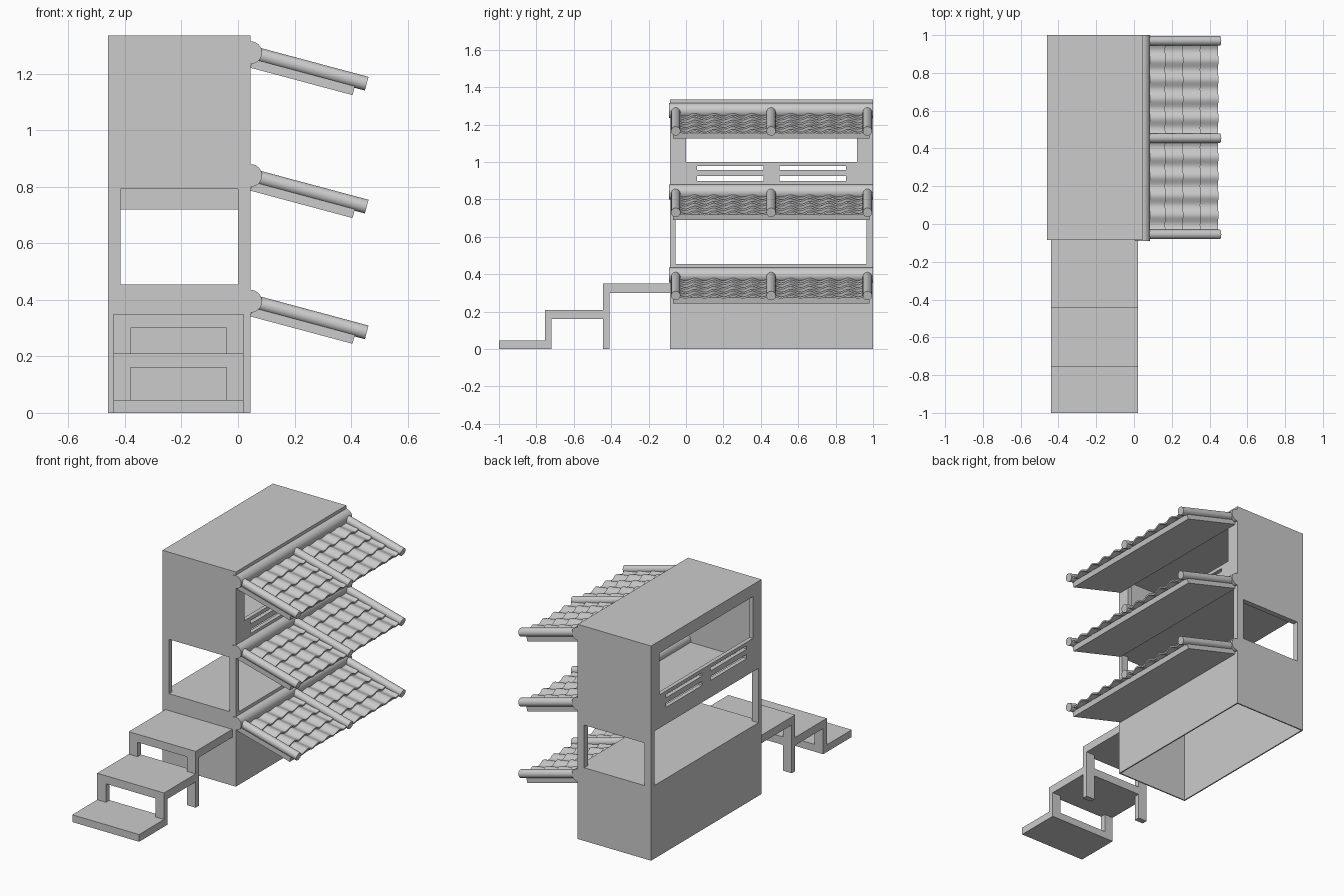
import bpy, bmesh, math
from mathutils import Vector

if "Cube" in bpy.data.objects:
    bpy.data.objects.remove(bpy.data.objects["Cube"])


def box(name, x0, x1, y0, y1, z0, z1):
    bpy.ops.mesh.primitive_cube_add(size=1)
    o = bpy.context.object
    o.name = name
    for v in o.data.vertices:
        v.co = ((x0, x1)[v.co.x > 0], (y0, y1)[v.co.y > 0], (z0, z1)[v.co.z > 0])
    return o


def rod(name, a, b, r, sides=24):
    a, b = Vector(a), Vector(b)
    bpy.ops.mesh.primitive_cylinder_add(vertices=sides, radius=r, depth=(b - a).length, location=(a + b) / 2)
    o = bpy.context.object
    o.name = name
    o.rotation_euler = (b - a).to_track_quat('Z', 'Y').to_euler()
    bpy.ops.object.shade_smooth_by_angle()


def cut(target, *dims):
    c = box("cutter", *dims)
    m = target.modifiers.new("cut", 'BOOLEAN')
    m.operation, m.solver, m.object = 'DIFFERENCE', 'EXACT', c
    bpy.context.view_layer.objects.active = target
    bpy.ops.object.modifier_apply(modifier=m.name)
    bpy.data.objects.remove(c, do_unlink=True)


# Tower shell: hollow base open underneath, lower room, upper room
tower = box("tower", -0.46, 0.045, -0.085, 1.0, 0, 1.335)
cut(tower, -0.452, 0.037, -0.077, 0.992, -0.1, 0.44)
cut(tower, -0.6, 0.2, -0.055, 0.965, 0.455, 0.793)     # lower room, open both sides
cut(tower, -0.415, 0.0, -0.2, 0.1, 0.455, 0.793)       # front window
cut(tower, -0.415, 0.0, 0.9, 1.1, 0.455, 0.72)         # back window
cut(tower, -0.435, 0.02, -0.055, 0.965, 0.83, 1.305)   # upper room
cut(tower, -0.6, 0.2, 0.0, 0.915, 1.0, 1.26)           # upper openings
for y0, y1 in ((0.06, 0.415), (0.5, 0.855)):           # rail slots
    for z0, z1 in ((0.898, 0.924), (0.957, 0.978)):
        cut(tower, -0.6, 0.2, y0, y1, z0, z1)

# Steps with pairs of legs
X0, X1, W = -0.44, 0.02, 0.06
for name, y0, y1, z0, z1 in (("lower_step", -1, -0.72, 0, 0.045),
                             ("middle_step", -0.755, -0.41, 0.16, 0.21),
                             ("upper_step", -0.445, -0.085, 0.30, 0.35)):
    box(name, X0, X1, y0, y1, z0, z1)
for name, y0, y1, z0, z1 in (("front_leg", -0.755, -0.72, 0.045, 0.16),
                             ("back_leg_low", -0.445, -0.41, 0, 0.16),
                             ("back_leg_high", -0.445, -0.41, 0.21, 0.30)):
    for x in (X0, X1 - W):
        box(name, x, x + W, y0, y1, z0, z1)

# Sloping tiled awnings
S, C = math.sin(math.radians(15)), math.cos(math.radians(15))
COURSES, WAVES, SEG = 4, 10, 10


def awning(z):
    def P(u, y, n):
        return Vector((0.045 + u * C + n * S, y, z - u * S + n * C))

    # Supporting board
    board = box("awning_board", 0.012, 0.387, -0.07, 0.98, -0.052, -0.02)
    for v in board.data.vertices:
        v.co = P(v.co.x, v.co.y, v.co.z)

    # Ridge and rafters
    rod("ridge_roll", (0.045, -0.09, z), (0.045, 1.0, z), 0.04, 32)
    for y in (-0.055, 0.455, 0.97):
        rod("rafter_roll", P(0.02, y, 0), P(0.425, y, 0), 0.025)

    # Overlapping courses of wavy tiles
    bm = bmesh.new()
    pitch = 0.385 / COURSES
    for j in range(COURSES):
        ends = ((0.03 + j * pitch - (0.012 if j else 0), -0.014), (0.03 + (j + 1) * pitch, -0.001))
        rows = []
        for u, n in ends:
            rows.append([bm.verts.new(P(u, -0.055 + 1.025 * i / (WAVES * SEG),
                                        n + 0.008 * math.cos(2 * math.pi * i / SEG)))
                         for i in range(WAVES * SEG + 1)])
        a, b = rows
        for i in range(WAVES * SEG):
            bm.faces.new((a[i], b[i], b[i + 1], a[i + 1]))
    me = bpy.data.meshes.new("roof_tiles")
    bm.to_mesh(me)
    bm.free()
    o = bpy.data.objects.new("roof_tiles", me)
    bpy.context.collection.objects.link(o)
    m = o.modifiers.new("thickness", 'SOLIDIFY')
    m.thickness, m.offset = 0.009, -1
    bpy.ops.object.select_all(action='DESELECT')
    o.select_set(True)
    bpy.context.view_layer.objects.active = o
    bpy.ops.object.modifier_apply(modifier=m.name)
    bpy.ops.object.shade_smooth_by_angle(angle=math.radians(40))


for z in (0.395, 0.84, 1.275):
    awning(z)
